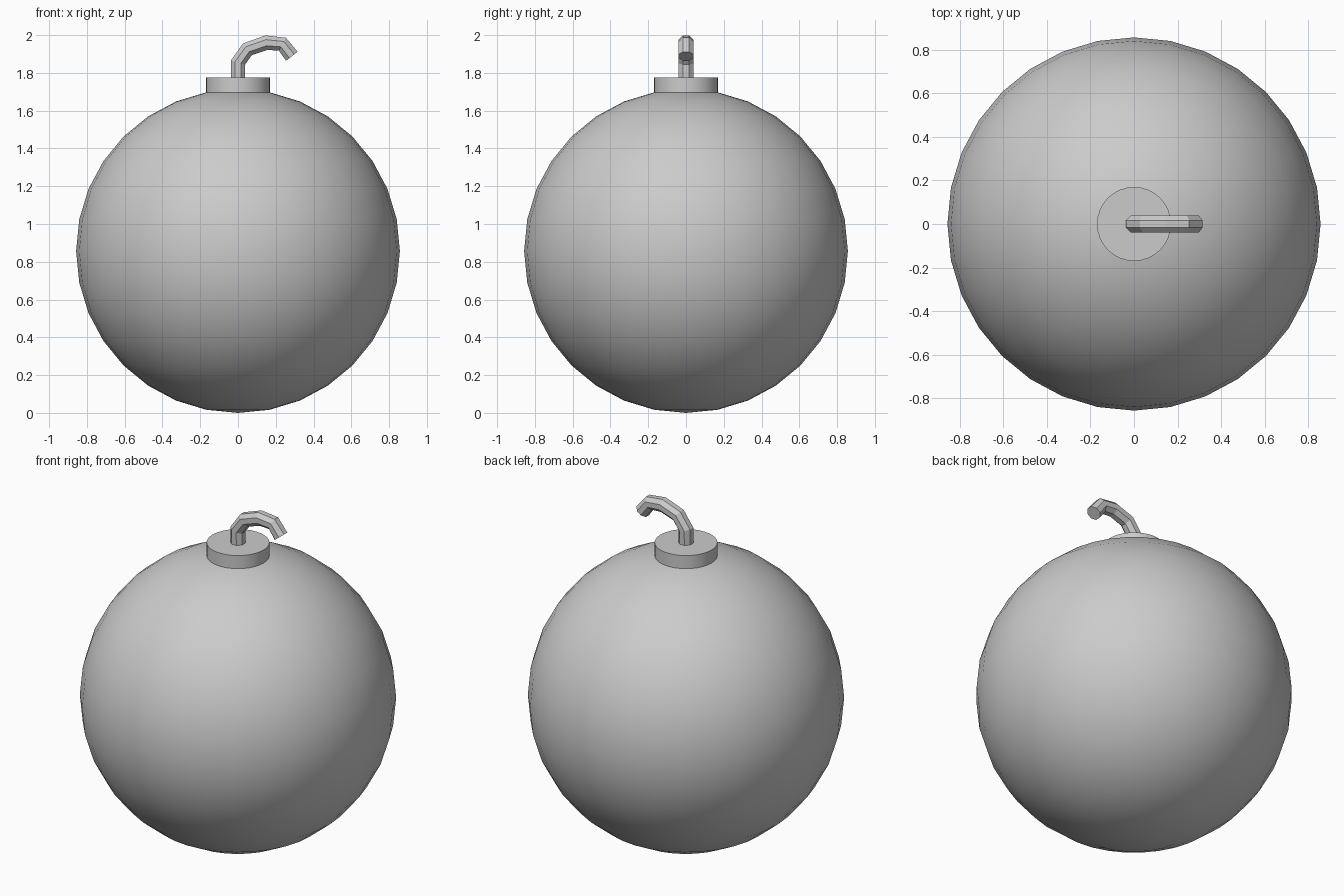
import bpy
import bmesh
import math
from mathutils import Vector

cube = bpy.data.objects.get("Cube")
if cube:
    bpy.data.objects.remove(cube, do_unlink=True)

# One plain grey for every part
grey = bpy.data.materials.new("plain grey")
grey.use_nodes = True
colour = (0.6, 0.6, 0.6, 1)
grey.diffuse_color = colour
grey.node_tree.nodes["Principled BSDF"].inputs["Base Color"].default_value = colour

RADIUS = 0.857

# Round body, smooth shaded
bpy.ops.mesh.primitive_uv_sphere_add(segments=32, ring_count=16, radius=RADIUS,
                                     location=(0, 0, RADIUS))
body = bpy.context.object
body.name = "round_body"
body.data.materials.append(grey)
bpy.ops.object.shade_smooth()

# Flat cap on top
CAP_LOW, CAP_HIGH = 1.69, 1.775
bpy.ops.mesh.primitive_cylinder_add(vertices=32, radius=0.17, depth=CAP_HIGH - CAP_LOW,
                                    location=(0, 0, (CAP_LOW + CAP_HIGH) / 2))
cap = bpy.context.object
cap.name = "top_cap"
cap.data.materials.append(grey)
bpy.ops.object.shade_smooth_by_angle(angle=math.radians(30))

# Curved fuse: a flat-shaded octagon swept along a bent path
path = [Vector((x, 0, z)) for x, z in
        [(0, 1.74), (0, 1.855), (0.05, 1.925), (0.15, 1.96), (0.235, 1.952), (0.285, 1.888)]]
SIDES = 8
FUSE_RADIUS = 0.042
bm = bmesh.new()
rings = []
for i, point in enumerate(path):
    before = point - path[i - 1] if i > 0 else Vector()
    after = path[i + 1] - point if i < len(path) - 1 else Vector()
    along = (before.normalized() + after.normalized()).normalized()
    across = Vector((0, 1, 0)).cross(along)
    ring = []
    for k in range(SIDES):
        a = math.tau * (k + 0.5) / SIDES
        offset = across * math.cos(a) + Vector((0, 1, 0)) * math.sin(a)
        ring.append(bm.verts.new(point + offset * FUSE_RADIUS))
    rings.append(ring)
for low, high in zip(rings, rings[1:]):
    for k in range(SIDES):
        n = (k + 1) % SIDES
        bm.faces.new((low[k], low[n], high[n], high[k]))
bm.faces.new(rings[0])
bm.faces.new(rings[-1])
bmesh.ops.recalc_face_normals(bm, faces=bm.faces)
mesh = bpy.data.meshes.new("fuse")
bm.to_mesh(mesh)
bm.free()
mesh.materials.append(grey)
fuse = bpy.data.objects.new("fuse", mesh)
bpy.context.collection.objects.link(fuse)
